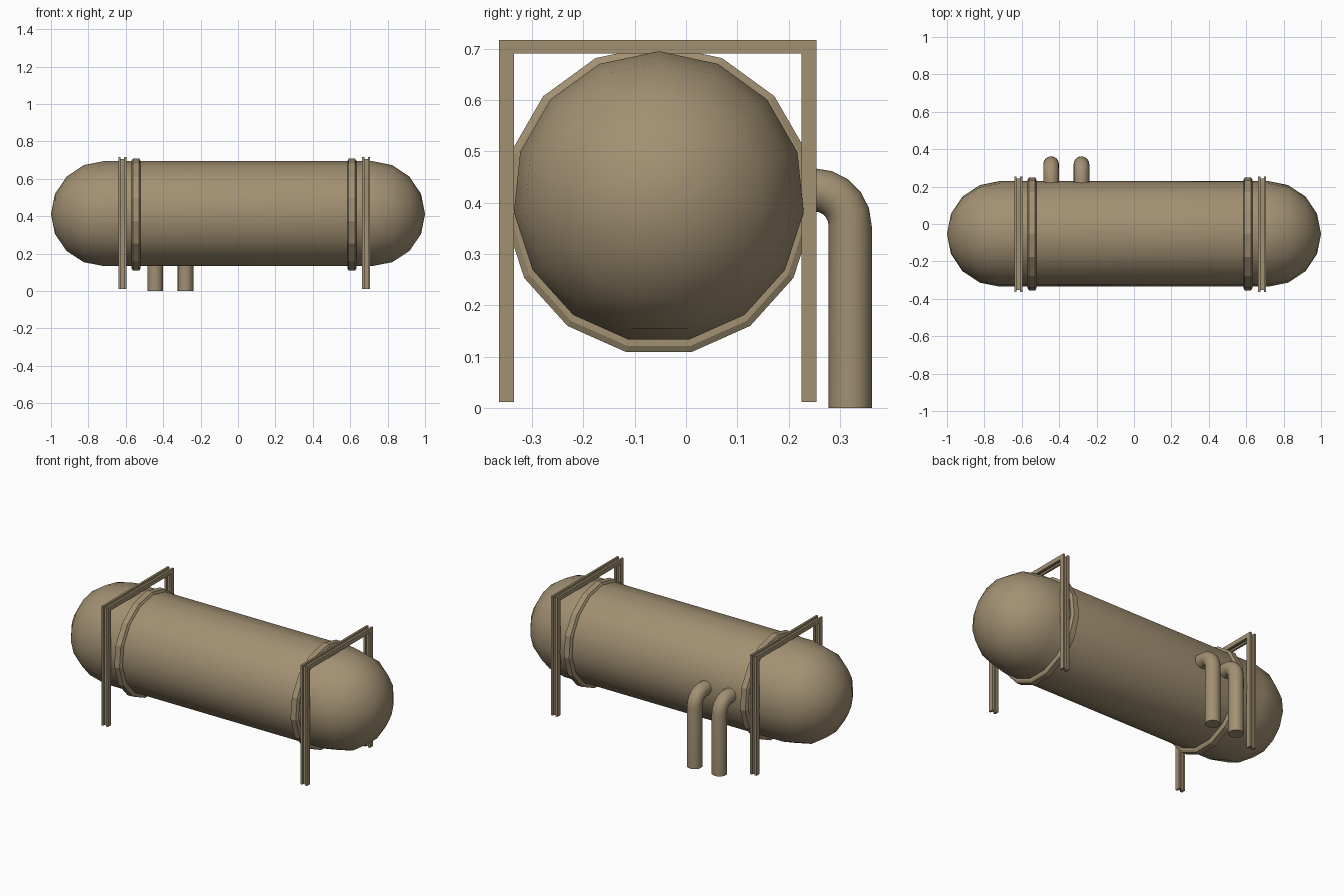
import bpy, bmesh
from math import sin, cos, pi, radians
from mathutils import Vector

if "Cube" in bpy.data.objects:
    bpy.data.objects.remove(bpy.data.objects["Cube"])

paint = bpy.data.materials.new("tan_paint")
paint.diffuse_color = (0.36, 0.28, 0.17, 1)
paint.use_nodes = True
paint.node_tree.nodes["Principled BSDF"].inputs["Base Color"].default_value = paint.diffuse_color
CY = -0.053      # tank axis
SIDES = 15


def finish(bm, name, smooth=None):
    bmesh.ops.recalc_face_normals(bm, faces=bm.faces)
    me = bpy.data.meshes.new(name)
    bm.to_mesh(me)
    bm.free()
    me.materials.append(paint)
    ob = bpy.data.objects.new(name, me)
    bpy.context.collection.objects.link(ob)
    if smooth:
        bpy.ops.object.select_all(action='DESELECT')
        ob.select_set(True)
        bpy.context.view_layer.objects.active = ob
        bpy.ops.object.shade_smooth_by_angle(angle=radians(smooth))
    return ob


def bridge(bm, a, b):
    n = len(a)
    for i in range(n):
        bm.faces.new((a[i], a[(i + 1) % n], b[(i + 1) % n], b[i]))


def ring_x(bm, x, r, cz):
    # ring of points around the tank axis, one corner straight up
    return [bm.verts.new((x, CY + r * sin(2 * pi * i / SIDES), cz + r * cos(2 * pi * i / SIDES)))
            for i in range(SIDES)]


# Tank: cylinder with hemispherical ends
R, CZ = 0.284, 0.411
bm = bmesh.new()
arc = [radians(22.5 * k) for k in range(1, 5)]
prof = [(-1 + R - R * cos(a), R * sin(a)) for a in arc]
prof += [(-x, r) for x, r in reversed(prof)]
rings = [ring_x(bm, x, r, CZ) for x, r in prof]
for a, b in zip(rings, rings[1:]):
    bridge(bm, a, b)
for x, ring in ((-1, rings[0]), (1, rings[-1])):
    pole = bm.verts.new((x, CY, CZ))
    for i in range(SIDES):
        bm.faces.new((ring[i], ring[(i + 1) % SIDES], pole))
finish(bm, "tank", 40)


# Strap bands with chamfered edges
def band(name, x):
    bm = bmesh.new()
    prof = [(-.024, .27), (-.024, .291), (-.017, .303), (.017, .303), (.024, .291), (.024, .27)]
    rings = [ring_x(bm, x + dx, r, 0.405) for dx, r in prof]
    for a, b in zip(rings, rings[1:] + rings[:1]):
        bridge(bm, a, b)
    finish(bm, name)


# Hanging frames: H-section swept along two posts and a top beam
def frame(name, x):
    w, f, t, d = 0.021, 0.009, 0.003, 0.0145   # half width, flange inner, half web, half depth
    sec = [(-w, -d), (-f, -d), (-f, -t), (f, -t), (f, -d), (w, -d),
           (w, d), (f, d), (f, t), (-f, t), (-f, d), (-w, d)]
    path = [((-0.350, 0.012), (-1, 0)), ((-0.350, 0.704), (-1, .88)),
            ((0.240, 0.704), (1, .88)), ((0.240, 0.012), (1, 0))]
    bm = bmesh.new()
    rings = [[bm.verts.new((x + sx, y + s * oy, z + s * oz)) for sx, s in sec]
             for (y, z), (oy, oz) in path]
    for a, b in zip(rings, rings[1:]):
        bridge(bm, a, b)
    bm.faces.new(rings[0])
    bm.faces.new(rings[-1])
    finish(bm, name)


# Outlet pipes: out of the tank's back, elbow, down to the floor
def pipe(name, x):
    r, bend, by, bz, n = 0.042, 0.070, 0.250, 0.355, 16
    pts = [(0.19, bz + bend, pi / 2)]
    for k in range(6):
        a = pi / 2 - k * pi / 10
        pts.append((by + bend * cos(a), bz + bend * sin(a), a))
    pts.append((by + bend, 0, 0))
    bm = bmesh.new()
    rings = []
    for y, z, a in pts:
        out = Vector((0, cos(a), sin(a)))
        rings.append([bm.verts.new(Vector((x, y, z)) + r * (out * cos(2 * pi * i / n)
                      + Vector((1, 0, 0)) * sin(2 * pi * i / n))) for i in range(n)])
    for a, b in zip(rings, rings[1:]):
        bridge(bm, a, b)
    bm.faces.new(rings[0])
    bm.faces.new(rings[-1])
    finish(bm, name, 40)


for side, bx, fx in (("left", -0.545, -0.618), ("right", 0.609, 0.685)):
    band(side + "_band", bx)
    frame(side + "_frame", fx)
pipe("left_pipe", -0.443)
pipe("right_pipe", -0.281)
